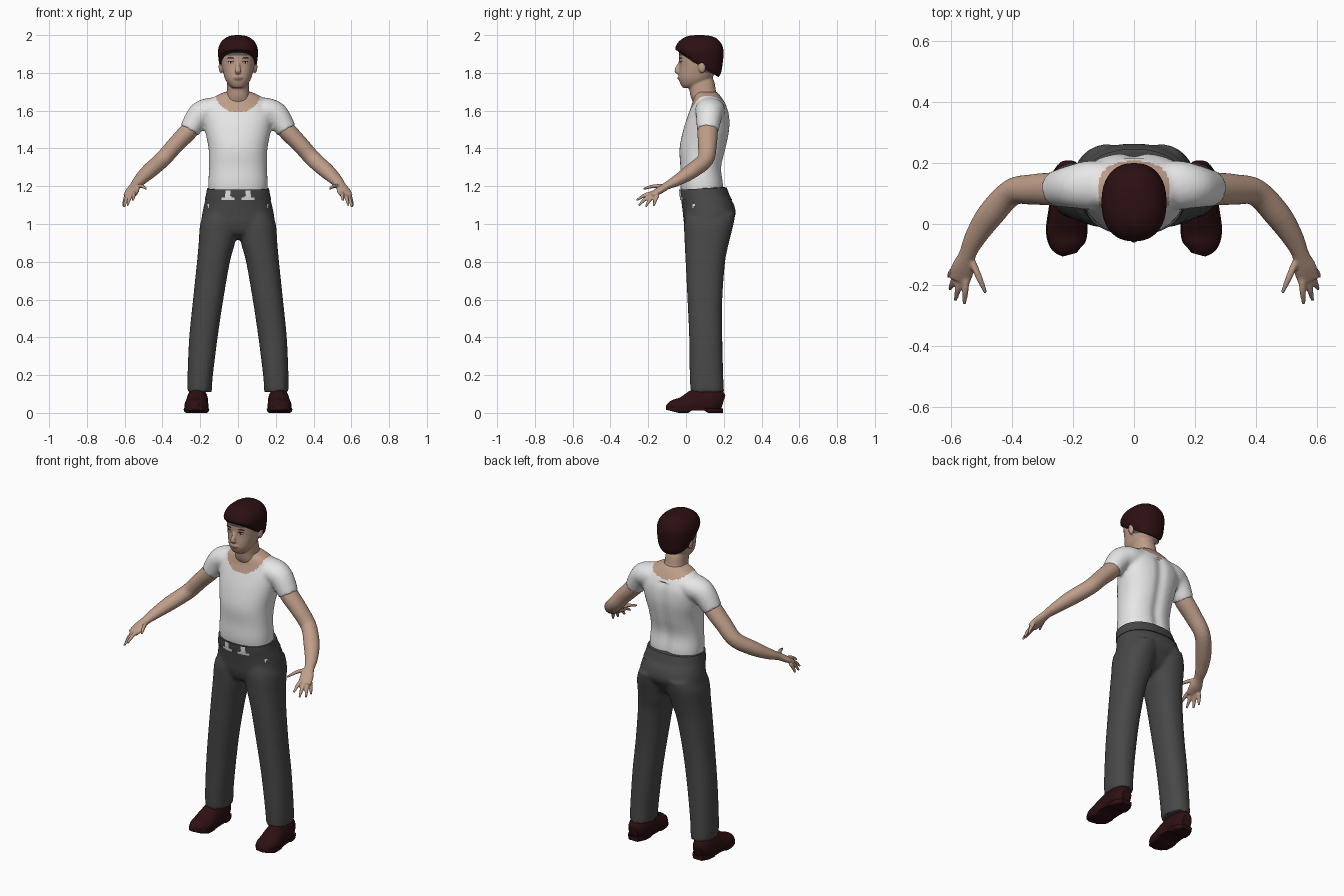
import bpy, bmesh, math
from mathutils import Vector, Matrix

cube = bpy.data.objects.get("Cube")
if cube:
    bpy.data.objects.remove(cube)


def material(name, r, g, b):
    mat = bpy.data.materials.new(name)
    mat.use_nodes = True
    mat.diffuse_color = (r, g, b, 1)
    bsdf = mat.node_tree.nodes["Principled BSDF"]
    bsdf.inputs["Base Color"].default_value = (r, g, b, 1)
    bsdf.inputs["Roughness"].default_value = 0.8
    return mat


white = material("white cotton", .8, .8, .8)
charcoal = material("charcoal cloth", .065, .065, .065)
skin = material("skin", .52, .34, .25)
lip = material("lip", .36, .19, .15)
maroon = material("dark maroon", .026, .005, .006)
grey = material("cropped hair grey", .09, .1, .1)
black = material("eye dark", .02, .015, .012)


def smooth_rows(rows, steps=5):
    """Catmull-Rom interpolation through rows of numbers."""
    rows = [Vector(r) for r in rows]
    out = []
    for i in range(len(rows) - 1):
        b, c = rows[i], rows[i + 1]
        a = rows[i - 1] if i else b
        d = rows[i + 2] if i + 2 < len(rows) else c
        for k in range(steps):
            t = k / steps
            out.append(b + (c - a) * (t / 2)
                       + (a * 2 - b * 5 + c * 4 - d) * (t * t / 2)
                       + (b * 3 - a - c * 3 + d) * (t ** 3 / 2))
    return out + [rows[-1]]


def skin_rings(bm, rings):
    """Bridge a list of point rings and cap both ends."""
    loops = [[bm.verts.new(p) for p in ring] for ring in rings]
    n = len(loops[0])
    for a, b in zip(loops, loops[1:]):
        for i in range(n):
            j = (i + 1) % n
            bm.faces.new((a[i], a[j], b[j], b[i]))
    bm.faces.new(loops[0])
    bm.faces.new(loops[-1])


def outline(n, power=2.3):
    for i in range(n):
        t = math.tau * i / n
        c, s = math.cos(t), math.sin(t)
        yield (math.copysign(abs(c) ** (2 / power), c),
               math.copysign(abs(s) ** (2 / power), s))


def loft(bm, rows, side=1, n=48):
    """Level rings: centre x, z, half width, front y, back y, backward tilt."""
    rings = []
    for x, z, rx, y0, y1, tilt in smooth_rows(rows):
        cy, ry = (y0 + y1) / 2, (y1 - y0) / 2
        rings.append([(side * (x + rx * c), cy + ry * s, z - tilt * ry * s)
                      for c, s in outline(n)])
    skin_rings(bm, rings)


def tube(bm, rows, side=1, n=20):
    """Rings across a path: x, y, z, half breadth, half thickness."""
    rows = smooth_rows(rows)
    pts = [r.xyz for r in rows]
    rings = []
    for i, row in enumerate(rows):
        t = pts[min(i + 1, len(pts) - 1)] - pts[max(i - 1, 0)]
        u = t.cross(Vector((0, 0, 1))).normalized()
        v = u.cross(t).normalized()
        ring = [pts[i] + u * row[3] * c + v * row[4] * s for c, s in outline(n, 2)]
        rings.append([(side * p.x, p.y, p.z) for p in ring])
    skin_rings(bm, rings)


def ball(bm, centre, size):
    m = Matrix.Translation(centre) @ Matrix.Diagonal((*size, 1))
    bmesh.ops.create_uvsphere(bm, u_segments=16, v_segments=10, radius=1, matrix=m)


def finish(name, bm, mats, voxel=0, rule=None, dent=None, passes=4):
    """Make the object, optionally fuse its pieces, then colour faces by rule."""
    bmesh.ops.recalc_face_normals(bm, faces=bm.faces)
    mesh = bpy.data.meshes.new(name)
    bm.to_mesh(mesh)
    bm.free()
    obj = bpy.data.objects.new(name, mesh)
    bpy.context.collection.objects.link(obj)
    if voxel:
        fuse = obj.modifiers.new("fuse", 'REMESH')
        fuse.mode, fuse.voxel_size = 'VOXEL', voxel
        relax = obj.modifiers.new("relax", 'SMOOTH')
        relax.factor, relax.iterations = .5, passes
        deps = bpy.context.evaluated_depsgraph_get()
        mesh = bpy.data.meshes.new_from_object(obj.evaluated_get(deps))
        obj.modifiers.clear()
        obj.data = mesh
    mesh.materials.clear()
    for mat in mats:
        mesh.materials.append(mat)
    if dent:
        for v in mesh.vertices:
            v.co = dent(v.co.copy())
    for p in mesh.polygons:
        p.use_smooth = True
        p.material_index = rule(p.center) if rule else 0
    mesh.set_sharp_from_angle(angle=math.radians(50))
    return obj


SIDES = (("left", 1), ("right", -1))

# Shirt with fused sleeves; the scooped neckline is coloured as skin
bm = bmesh.new()
loft(bm, [(0, 1.1, .145, -.01, .19, 0), (0, 1.2, .157, -.03, .2, 0),
          (0, 1.3, .153, -.03, .19, 0), (0, 1.4, .156, -.034, .213, 0),
          (0, 1.5, .175, -.014, .232, 0), (0, 1.58, .185, .012, .23, 0),
          (0, 1.63, .165, .03, .212, 0), (0, 1.67, .13, .04, .188, 0),
          (0, 1.7, .07, .05, .165, 0)])
for _, s in SIDES:
    tube(bm, [(.08, .13, 1.61, .075, .06), (.15, .127, 1.6, .08, .068),
              (.205, .122, 1.575, .07, .066), (.258, .115, 1.495, .058, .054)], s)


def neckline(p):
    depth = .1 if p.y < .12 else .05
    return int((p.x / .118) ** 2 + ((1.69 - p.z) / depth) ** 2 < 1 or p.z > 1.69)


def spine(p):
    if p.y > .12 and p.z < 1.62:
        p.y -= .012 * math.exp(-(p.x / .03) ** 2)
    return p


finish("shirt", bm, [white, skin], .01, neckline, spine)

# Trousers
bm = bmesh.new()
loft(bm, [(0, .92, .05, .06, .15, 0), (0, .95, .13, .01, .2, 0),
          (0, 1, .19, -.01, .235, 0), (0, 1.05, .19, -.016, .262, 0),
          (0, 1.1, .18, -.022, .255, 0), (0, 1.15, .168, -.03, .23, .03),
          (0, 1.19, .163, -.033, .213, -.06)])
for _, s in SIDES:
    loft(bm, [(.203, .11, .064, .024, .201, 0), (.2, .2, .067, .02, .197, 0),
              (.183, .4, .075, .017, .192, 0), (.158, .6, .08, .008, .192, 0),
              (.13, .8, .087, -.002, .207, 0), (.112, .9, .096, -.007, .227, 0),
              (.1, 1, .1, -.01, .252, 0), (.09, 1.06, .085, .0, .262, 0)], s)


def pocket_spot(p):
    return int((Vector((abs(p.x), p.y, p.z)) - Vector((.165, .035, 1.1))).length < .013)


finish("trousers", bm, [charcoal, white], .01, pocket_spot)

# Waistband with light loops and bars at the front
bm = bmesh.new()
loft(bm, [(0, 1.128, .176, -.03, .245, 0), (0, 1.15, .171, -.034, .233, .02),
          (0, 1.188, .164, -.036, .215, -.05)], n=160)


def belt_marks(p):
    x = abs(p.x)
    return int(p.y < .02 and p.z < 1.178 and
               ((p.z > 1.14 and abs(x - .053) < .015) or
                (p.z < 1.14 and abs(x - .052) < .034)))


finish("waistband", bm, [charcoal, white], rule=belt_marks)

# Arms, palms and fingers
for label, s in SIDES:
    bm = bmesh.new()
    tube(bm, [(.21, .12, 1.55, .045, .04), (.258, .115, 1.495, .054, .048),
              (.33, .113, 1.42, .05, .045), (.4, .103, 1.342, .044, .043),
              (.47, .03, 1.28, .044, .04), (.52, -.045, 1.232, .035, .03),
              (.545, -.1, 1.203, .028, .021), (.56, -.145, 1.175, .038, .019),
              (.572, -.185, 1.152, .036, .012)], s)
    fingers = [((.548, -.165, 1.168), (.555, -.262, 1.125)),
               ((.565, -.172, 1.157), (.585, -.25, 1.098)),
               ((.58, -.168, 1.152), (.603, -.214, 1.09)),
               ((.59, -.15, 1.152), (.607, -.172, 1.093)),
               ((.535, -.11, 1.2), (.485, -.226, 1.185))]
    for base, tip in fingers:
        base, tip = Vector(base), Vector(tip)
        mid = base.lerp(tip, .55) + Vector((0, 0, .008))
        tube(bm, [(*base, .012, .011), (*mid, .011, .010), (*tip, .006, .006)], s, 10)
    finish(label + "_arm", bm, [skin], .005, passes=3)

# Shoes and soles
last = [(.215, .195, .05, .03, .045), (.215, .15, .06, .055, .075),
        (.216, .06, .05, .058, .08), (.22, -.02, .035, .064, .05),
        (.217, -.07, .033, .053, .036), (.21, -.1, .032, .02, .014)]
for label, s in SIDES:
    bm = bmesh.new()
    tube(bm, last, s, 28)
    for v in bm.verts:
        v.co.z = max(v.co.z, .016)
    finish(label + "_shoe", bm, [maroon])
    bm = bmesh.new()
    tube(bm, [(x, y, .02, a + .004, .04) for x, y, z, a, b in last], s, 28)
    for v in bm.verts:
        arch = .012 if .02 < v.co.y < .1 else 0
        toe = max(0, -.04 - v.co.y) * .25
        v.co.z = min(max(v.co.z, arch + toe), .024 + toe)
    finish(label + "_sole", bm, [maroon])

# Head, neck, ears and nose fused together
bm = bmesh.new()
loft(bm, [(0, 1.6, .075, .06, .19, 0), (0, 1.66, .068, .03, .175, 0),
          (0, 1.7, .06, .02, .16, 0), (0, 1.75, .057, .015, .15, 0),
          (0, 1.8, .05, .03, .13, 0)])
loft(bm, [(0, 1.72, .028, -.014, .06, 0), (0, 1.735, .048, -.026, .09, 0),
          (0, 1.765, .067, -.037, .13, 0), (0, 1.8, .078, -.037, .155, 0),
          (0, 1.84, .087, -.034, .172, 0), (0, 1.88, .091, -.037, .18, 0),
          (0, 1.92, .09, -.035, .18, 0), (0, 1.96, .06, 0, .15, 0)])
tube(bm, [(0, -.026, 1.868, .008, .008), (0, -.038, 1.84, .009, .01),
          (0, -.05, 1.812, .016, .012), (0, -.036, 1.798, .013, .008)])
ball(bm, (0, -.035, 1.773), (.024, .011, .011))
for _, s in SIDES:
    ball(bm, (s * .09, .085, 1.832), (.013, .02, .033))


def face_paint(p):
    if p.y < -.02 and abs(p.x) < .024 and abs(p.z - 1.773) < .007:
        return 1
    ear = abs(p.x) > .092 and p.z < 1.868
    side = p.y > .06 and p.z > 1.8 + max(0, .1 - p.y)
    return 2 if p.z > 1.89 or (side and not ear) else 0


head = finish("head", bm, [skin, lip, grey], .005, face_paint, passes=3)
bpy.context.view_layer.update()

# Eyes and eyebrows set on the face surface
for label, s in SIDES:
    for part, x, z, size, mat in (("eye", .038, 1.856, (.014, .003, .005), white),
                                  ("iris", .037, 1.856, (.006, .005, .005), black),
                                  ("eyelid", .038, 1.862, (.016, .004, .002), black),
                                  ("eyebrow", .04, 1.878, (.021, .004, .003), black)):
        hit, where, _, _ = head.ray_cast(Vector((s * x, -1, z)), Vector((0, 1, 0)))
        bm = bmesh.new()
        ball(bm, (0, 0, 0), size)
        turn = Matrix.Rotation(s * .35, 4, 'Z')
        bm.transform(Matrix.Translation(where if hit else (s * x, -.025, z)) @ turn)
        finish(label + "_" + part, bm, [mat])

# Hair cap, lower at the nape than at the brow
bm = bmesh.new()
loft(bm, [(0, 1.838, .09, -.03, .172, .6), (0, 1.86, .1, -.046, .186, .5),
          (0, 1.89, .105, -.055, .195, .25), (0, 1.925, .105, -.055, .199, .1),
          (0, 1.96, .092, -.038, .187, .05), (0, 1.985, .066, -.012, .158, 0),
          (0, 1.997, .036, .02, .12, 0), (0, 2, .008, .06, .08, 0)])
finish("hair", bm, [maroon])
